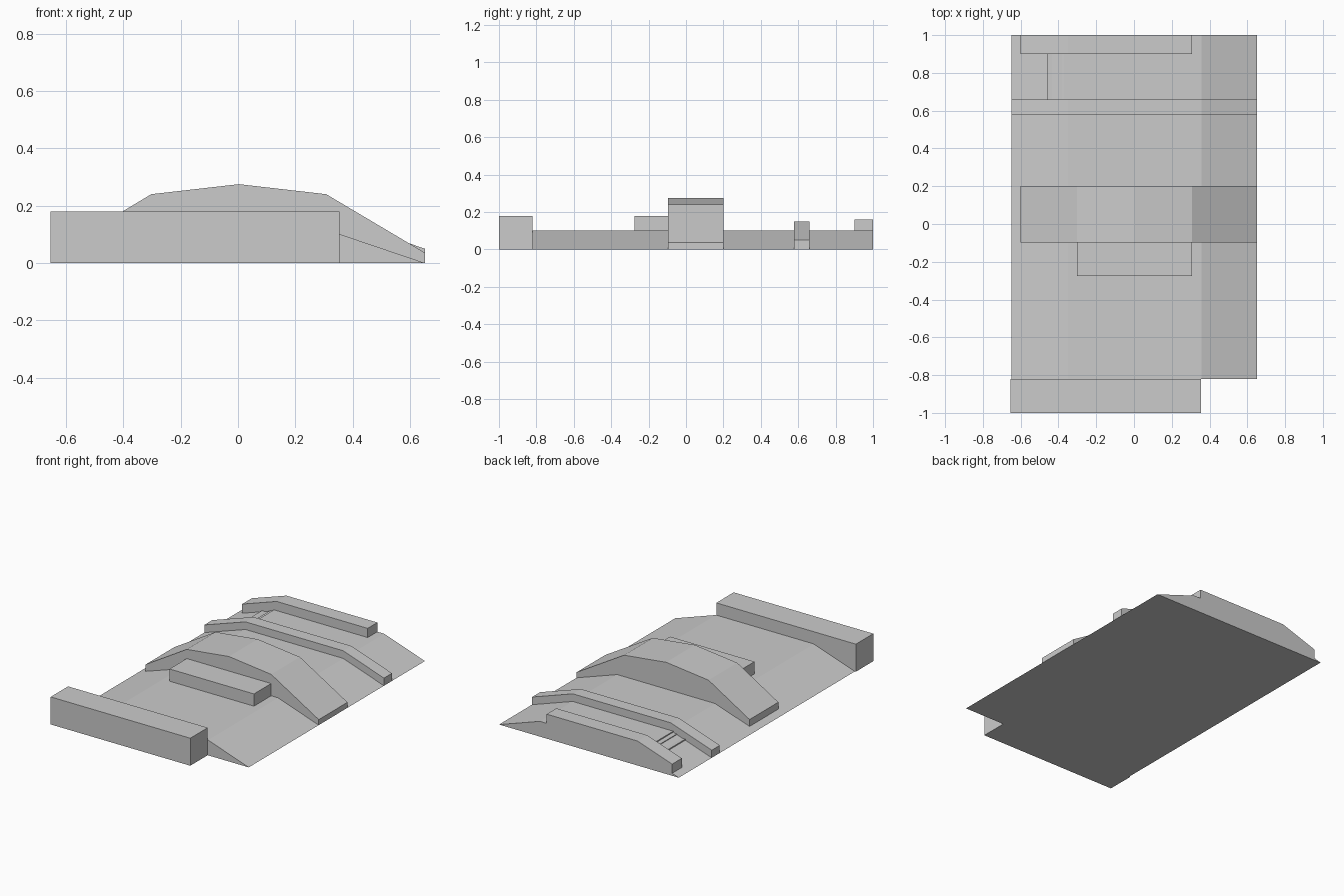
import bpy

if "Cube" in bpy.data.objects:
    bpy.data.objects.remove(bpy.data.objects["Cube"])


def extrude_profile(name, profile, y0, y1):
    """Solid from an x-z outline, extruded between two y positions."""
    n = len(profile)
    verts = [(x, y, z) for y in (y0, y1) for x, z in profile]
    faces = [tuple(range(n)), tuple(range(2 * n - 1, n - 1, -1))]
    faces += [(i, i + n, (i + 1) % n + n, (i + 1) % n) for i in range(n)]
    mesh = bpy.data.meshes.new(name)
    mesh.from_pydata(verts, [], faces)
    mesh.update()
    obj = bpy.data.objects.new(name, mesh)
    bpy.context.collection.objects.link(obj)
    return obj


def box(name, x0, x1, y0, y1, z0, z1):
    return extrude_profile(name, [(x0, z0), (x1, z0), (x1, z1), (x0, z1)], y0, y1)


LEFT, RIGHT = -0.648, 0.652
SHOULDER_L, SHOULDER_R, TOP = -0.35, 0.357, 0.1


def slope_z(x):
    return TOP * (x - LEFT) / (SHOULDER_L - LEFT)


# Base mound with a slope on each long side
extrude_profile("base_mound", [(LEFT, 0), (RIGHT, 0), (SHOULDER_R, TOP),
                               (SHOULDER_L, TOP)], -0.82, 1.0)

# Front wall block
box("front_wall", -0.655, 0.355, -1.0, -0.82, 0, 0.18)

# Wide arched ridge and the ledge in front of it
extrude_profile("arched_ridge", [(-0.6, 0.017), (SHOULDER_L, 0.1), (SHOULDER_R, 0.1),
                                 (RIGHT, 0), (RIGHT, 0.036), (0.308, 0.24),
                                 (0.003, 0.275), (-0.303, 0.24), (-0.6, 0.062)],
                -0.097, 0.2)
box("ridge_ledge", -0.303, 0.308, -0.275, -0.097, TOP, 0.18)

# Narrow rib following the mound
extrude_profile("narrow_rib", [(LEFT, 0), (SHOULDER_L, TOP), (SHOULDER_R, TOP),
                               (RIGHT, 0), (RIGHT, 0.05), (SHOULDER_R, 0.15),
                               (SHOULDER_L, 0.15), (LEFT, 0.05)], 0.577, 0.66)

# Back rib with one sloping end
extrude_profile("back_rib", [(-0.6, 0.016), (SHOULDER_L, TOP), (0.308, TOP),
                             (0.308, 0.16), (SHOULDER_L, 0.16), (-0.6, 0.076)],
                0.9, 1.0)

# Shallow steps on the left slope
for i, (x0, x1) in enumerate([(-0.457, -0.435), (-0.396, -0.382), (-0.37, -0.35)]):
    extrude_profile(f"step_{i + 1}", [(x0, slope_z(x0)), (x1, slope_z(x1)),
                                      (x0, slope_z(x1))], 0.66, 0.9)
